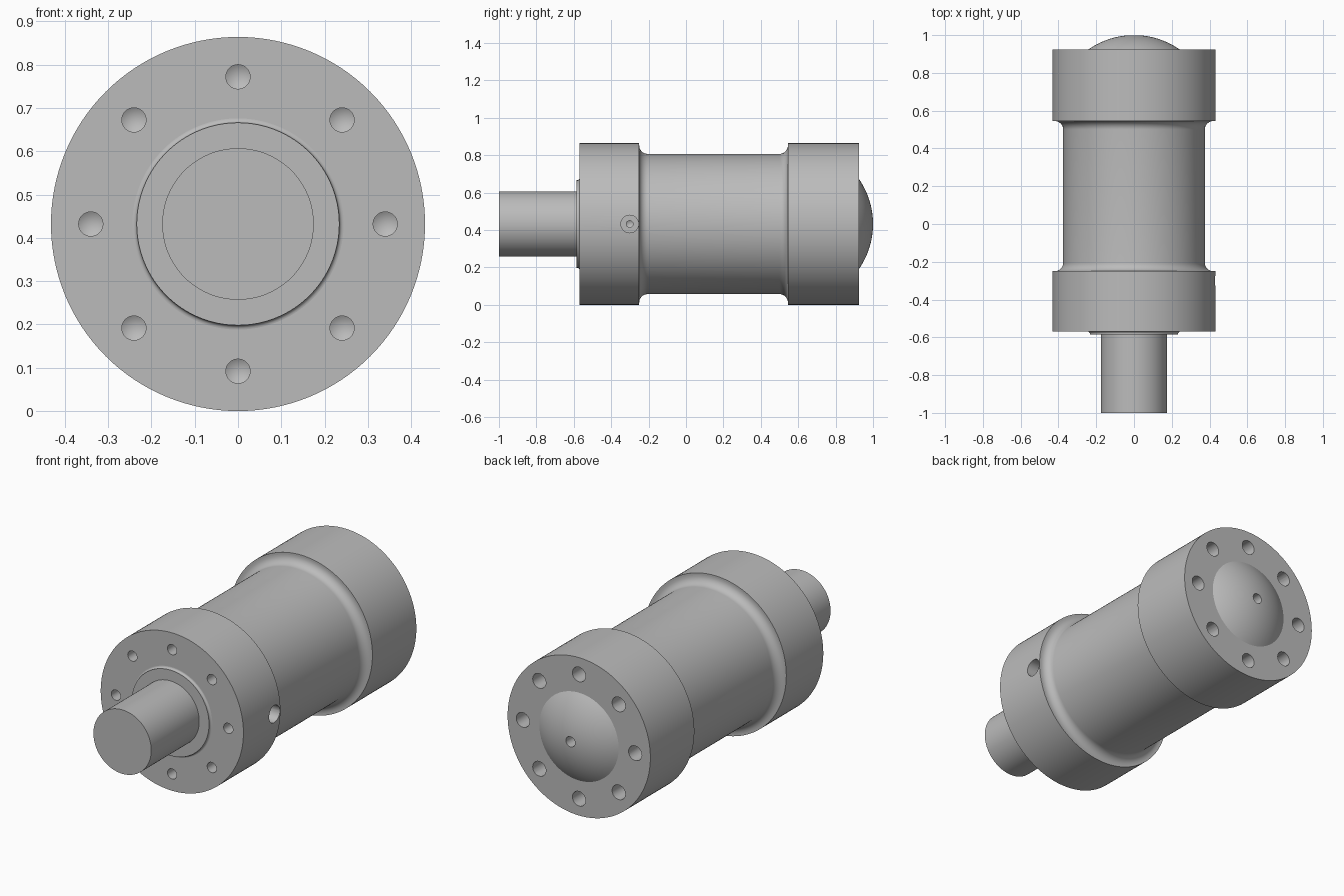
import bpy
import bmesh
from math import sin, cos, pi, radians, sqrt
from mathutils import Matrix, Vector

if "Cube" in bpy.data.objects:
    bpy.data.objects.remove(bpy.data.objects["Cube"])

R = 0.432             # head radius, also the height of the axis
BOLT_CIRCLE = 0.34
FRONT, REAR = -0.57, 0.925

steel = bpy.data.materials.new("grey_steel")
steel.use_nodes = True
GREY = (0.5, 0.5, 0.5, 1)
steel.diffuse_color = GREY
steel.node_tree.nodes["Principled BSDF"].inputs["Base Color"].default_value = GREY


def lathe(name, profile, segments=128, place=Matrix.Translation((0, 0, R))):
    """Turn a closed (radius, y) profile about the y axis."""
    bm = bmesh.new()
    verts = [bm.verts.new((0, y, r)) for r, y in profile]
    edges = [bm.edges.new(pair) for pair in zip(verts, verts[1:])]
    bmesh.ops.spin(bm, geom=verts + edges, cent=(0, 0, 0), axis=(0, 1, 0),
                   angle=2 * pi, steps=segments, use_duplicate=False)
    bmesh.ops.remove_doubles(bm, verts=bm.verts, dist=1e-5)
    bmesh.ops.recalc_face_normals(bm, faces=bm.faces)
    bm.transform(place)
    mesh = bpy.data.meshes.new(name)
    bm.to_mesh(mesh)
    bm.free()
    mesh.materials.append(steel)
    obj = bpy.data.objects.new(name, mesh)
    bpy.context.collection.objects.link(obj)
    return obj


def activate(obj):
    bpy.ops.object.select_all(action='DESELECT')
    obj.select_set(True)
    bpy.context.view_layer.objects.active = obj


def drill(target, at, turn, radius, depth, tip=0.6):
    """Bore a hole that enters along +y turned about z."""
    place = Matrix.Translation(at) @ Matrix.Rotation(radians(turn), 4, 'Z')
    cutter = lathe("drill_cutter", [(0, -0.03), (radius, -0.03), (radius, depth),
                                    (0, depth + tip * radius)], 32, place)
    cutter.hide_render = True
    mod = target.modifiers.new("hole", 'BOOLEAN')
    mod.operation, mod.solver, mod.object = 'DIFFERENCE', 'EXACT', cutter
    activate(target)
    bpy.ops.object.modifier_apply(modifier=mod.name)
    bpy.data.objects.remove(cutter)


def bolt_holes(target, y, turn, radius, depth):
    for i in range(8):
        a = i * pi / 4
        drill(target, Vector((BOLT_CIRCLE * sin(a), y, R + BOLT_CIRCLE * cos(a))),
              turn, radius, depth)


def arc(steps=10):
    return [i / steps * pi / 2 for i in range(steps + 1)]


# Front head with bolt holes and a stepped side port
front_head = lathe("front_head", [(0, FRONT), (R, FRONT), (R, -0.25), (0, -0.25)])
bolt_holes(front_head, FRONT, 0, 0.028, 0.12)
drill(front_head, (R, -0.301, R), 90, 0.047, 0.1, tip=0)
drill(front_head, (R - 0.1, -0.301, R), 90, 0.018, 0.08)

# Barrel with a concave fillet at each head
TUBE, F = 0.375, 0.045
flare_front = [(TUBE + F - F * sin(a), -0.25 + F - F * cos(a)) for a in arc()]
flare_rear = [(r, 0.295 - y) for r, y in reversed(flare_front)]
barrel = lathe("barrel", [(0, -0.25)] + flare_front + flare_rear + [(0, 0.545)])

# Rear head with a shallow domed end, bolt holes and a centre hole
DOME, RISE = 0.24, 0.075
sphere = (DOME ** 2 + RISE ** 2) / (2 * RISE)
dome_profile = []
for i in range(17):
    r = DOME * (1 - i / 16)
    dome_profile.append((r, REAR + RISE - sphere + sqrt(sphere ** 2 - r ** 2)))
rear_head = lathe("rear_head", [(0, 0.545), (R, 0.545), (R, REAR)] + dome_profile)
bolt_holes(rear_head, REAR, 180, 0.04, 0.15)
drill(rear_head, (0, REAR + RISE, R), 180, 0.028, 0.1)

# Gland collar with a small flared foot
foot = [(0.244 - 0.01 * sin(a), FRONT - 0.01 + 0.01 * cos(a)) for a in arc(5)]
collar = lathe("gland_collar", [(0, FRONT)] + foot + [(0.234, -0.585), (0, -0.585)])

# Piston rod
rod = lathe("piston_rod", [(0, -1), (0.175, -1), (0.175, -0.575), (0, -0.575)])

# Smooth turned surfaces, keep machined edges sharp
for part in (front_head, barrel, rear_head, collar, rod):
    activate(part)
    bpy.ops.object.shade_smooth_by_angle(angle=radians(30))
